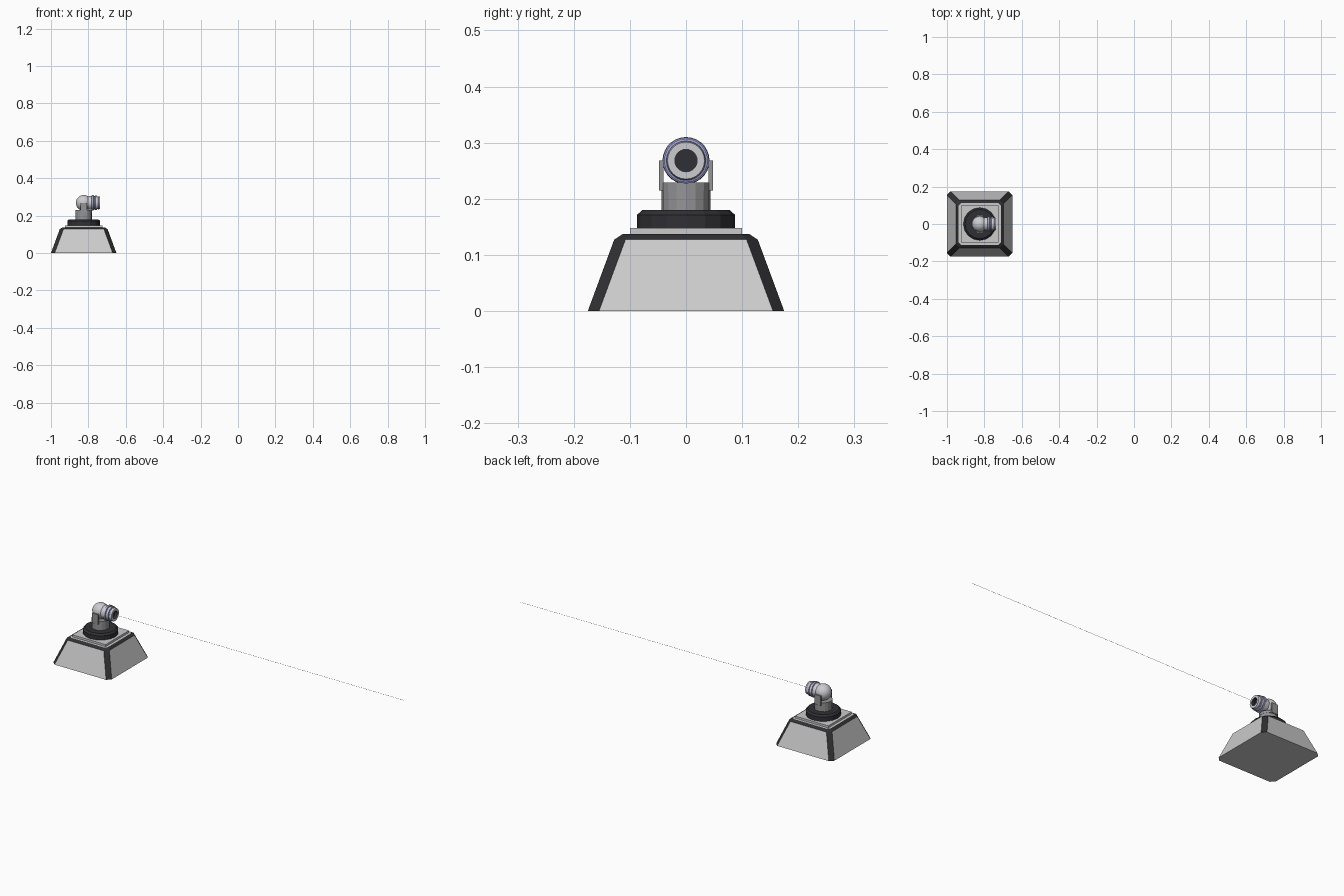
import bpy, bmesh, math
from mathutils import Matrix, Vector

if "Cube" in bpy.data.objects:
    bpy.data.objects.remove(bpy.data.objects["Cube"])

CX, HZ = -0.825, 0.268  # turret axis and head height


def material(name, rgb):
    m = bpy.data.materials.new(name)
    m.diffuse_color = (*rgb, 1)
    m.use_nodes = True
    m.node_tree.nodes["Principled BSDF"].inputs["Base Color"].default_value = m.diffuse_color
    return m


BLACK = material("black_trim", (0.03, 0.03, 0.035))
STEEL = material("mid_grey", (0.3, 0.3, 0.31))
PALE = material("pale_grey", (0.6, 0.6, 0.64))
BLUE = material("blue_ring", (0.33, 0.35, 0.62))
PANEL = material("panel_grey", (0.55, 0.55, 0.55))


def finish(name, bm, mats, matrix=Matrix(), smooth=False):
    bmesh.ops.recalc_face_normals(bm, faces=bm.faces)
    me = bpy.data.meshes.new(name)
    bm.to_mesh(me)
    bm.free()
    ob = bpy.data.objects.new(name, me)
    bpy.context.collection.objects.link(ob)
    ob.matrix_world = matrix
    for m in mats:
        me.materials.append(m)
    if smooth:
        bpy.ops.object.select_all(action='DESELECT')
        ob.select_set(True)
        bpy.context.view_layer.objects.active = ob
        bpy.ops.object.shade_smooth_by_angle(angle=math.radians(35))
    return ob


def loft(bm, rings, slots):
    """Skin a stack of point rings; slots(level, side) picks the material."""
    vs = [[bm.verts.new(p) for p in r] for r in rings]
    n = len(vs[0])
    for k in range(len(vs) - 1):
        for i in range(n):
            j = (i + 1) % n
            f = bm.faces.new((vs[k][i], vs[k][j], vs[k + 1][j], vs[k + 1][i]))
            f.material_index = slots(k, i)
    bm.faces.new(vs[0])
    f = bm.faces.new(vs[-1])
    f.material_index = slots(len(vs) - 1, 0)


def lathe(name, profile, n, mats, matrix, slots=lambda k, i: 0, smooth=False):
    bm = bmesh.new()
    rings = [[(r * math.cos(2 * math.pi * i / n), r * math.sin(2 * math.pi * i / n), z)
              for i in range(n)] for r, z in profile]
    loft(bm, rings, slots)
    return finish(name, bm, mats, matrix, smooth)


def cut_square(h, c, z):
    return [(h, -h + c, z), (h, h - c, z), (h - c, h, z), (-h + c, h, z),
            (-h, h - c, z), (-h, -h + c, z), (-h + c, -h, z), (h - c, -h, z)]


def box(name, size, centre, mat):
    bm = bmesh.new()
    bmesh.ops.create_cube(bm, size=1)
    bmesh.ops.scale(bm, vec=size, verts=bm.verts)
    return finish(name, bm, [mat], Matrix.Translation(centre))


AXIS = Matrix.Translation((CX, 0, 0))
BARREL = Matrix.Translation((CX, 0, HZ)) @ Matrix.Rotation(math.pi / 2, 4, 'Y')

# Tapered base: grey panels, black corner strips and rim
bm = bmesh.new()
loft(bm, [cut_square(0.175, 0.02, 0), cut_square(0.128, 0.02, 0.127),
          cut_square(0.113, 0.014, 0.137)],
     lambda k, i: 1 if k == 1 or (k == 0 and i % 2) else 0)
finish("base", bm, [PANEL, BLACK], AXIS)
box("top_plate", (0.2, 0.2, 0.013), (CX, 0, 0.1415), PANEL)

# Swivel disc, neck and fork seat
lathe("swivel_disc", [(0.0875, 0.147), (0.0875, 0.171), (0.078, 0.18)], 16, [BLACK], AXIS)
lathe("neck", [(0.044, 0.179), (0.044, 0.216)], 16, [STEEL], AXIS)
lathe("fork_seat", [(0.045, 0.215), (0.045, 0.229)], 16, [STEEL], AXIS)

# Fork arms either side of the head
for side, s in (("left", 1), ("right", -1)):
    box(f"fork_arm_{side}", (0.036, 0.008, 0.053), (CX, s * 0.044, 0.2415), STEEL)

# Ball head
bm = bmesh.new()
bmesh.ops.create_uvsphere(bm, u_segments=24, v_segments=14, radius=0.042)
finish("ball_head", bm, [PALE], Matrix.Translation((CX, 0, HZ)), True)

# Ribbed barrel with a hollow black muzzle
prof = [(0.03, 0.0), (0.036, 0.03), (0.036, 0.042), (0.041, 0.044), (0.041, 0.053),
        (0.036, 0.055), (0.036, 0.06), (0.039, 0.062), (0.039, 0.07), (0.034, 0.072),
        (0.034, 0.076), (0.035, 0.078), (0.033, 0.087), (0.02, 0.087), (0.02, 0.07)]
lathe("barrel", prof, 24, [PALE, BLUE, BLACK], BARREL,
      lambda k, i: 2 if k >= 13 else (1 if k in (2, 4, 5, 6, 8, 9, 10) else 0), True)

# Hair-thin aiming beam
lathe("aiming_beam", [(0.0006, 0.07), (0.0006, 1 - CX)], 6, [STEEL], BARREL)
